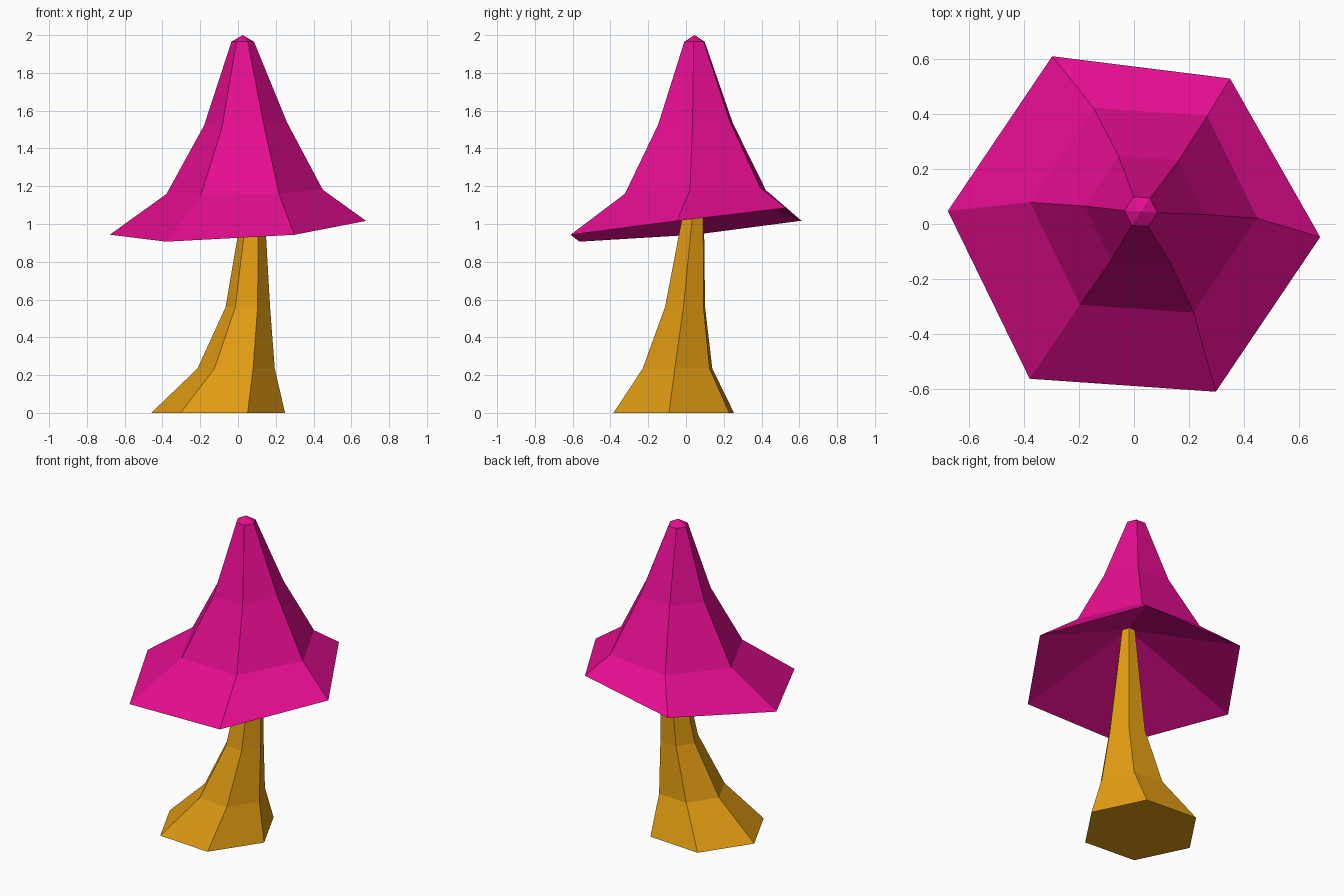
import bpy
import bmesh
from math import cos, sin, radians

SIDES = 6
TURN = radians(-4)

default_cube = bpy.data.objects.get("Cube")
if default_cube:
    bpy.data.objects.remove(default_cube)


def make_material(name, colour):
    material = bpy.data.materials.new(name)
    material.use_nodes = True
    material.diffuse_color = colour
    shader = material.node_tree.nodes["Principled BSDF"]
    shader.inputs["Base Color"].default_value = colour
    shader.inputs["Roughness"].default_value = 0.8
    return material


def add_ring(bm, centre, radius, slope=(0, 0)):
    """Hexagonal ring around centre; slope tilts it along x and y."""
    cx, cy, cz = centre
    ring = []
    for i in range(SIDES):
        angle = TURN + radians(360 / SIDES) * i
        dx, dy = radius * cos(angle), radius * sin(angle)
        ring.append(bm.verts.new((cx + dx, cy + dy, cz + slope[0] * dx + slope[1] * dy)))
    return ring


def bridge(bm, lower, upper):
    for i in range(SIDES):
        j = (i + 1) % SIDES
        bm.faces.new((lower[i], lower[j], upper[j], upper[i]))


def fan(bm, ring, tip_position):
    tip = bm.verts.new(tip_position)
    for i in range(SIDES):
        bm.faces.new((ring[i], ring[(i + 1) % SIDES], tip))


def finish(bm, name, material):
    bmesh.ops.recalc_face_normals(bm, faces=bm.faces)
    mesh = bpy.data.meshes.new(name)
    bm.to_mesh(mesh)
    bm.free()
    mesh.materials.append(material)
    part = bpy.data.objects.new(name, mesh)
    bpy.context.collection.objects.link(part)
    return part


magenta = make_material("cap magenta", (0.78, 0.004, 0.28, 1))
ochre = make_material("stem ochre", (0.75, 0.33, 0.006, 1))

# Stem: leaning, flared at the foot, ending inside the hollow cap
bm = bmesh.new()
stem_rings = [
    add_ring(bm, (-0.105, -0.065, 0), 0.355),
    add_ring(bm, (-0.01, -0.045, 0.235), 0.205),
    add_ring(bm, (0.052, -0.005, 0.56), 0.118),
    add_ring(bm, (0.09, 0.055, 1.23), 0.042),
]
for lower, upper in zip(stem_rings, stem_rings[1:]):
    bridge(bm, lower, upper)
bm.faces.new(stem_rings[0])
bm.faces.new(stem_rings[-1])
finish(bm, "stem", ochre)

# Cap: tilted bell with a wide brim, a blunt tip and a hollow underside
bm = bmesh.new()
cap_rings = [
    add_ring(bm, (0, 0, 0.98), 0.68, (0.06, 0.09)),
    add_ring(bm, (0.035, 0.05, 1.17), 0.415, (0.03, 0.04)),
    add_ring(bm, (0.04, 0.05, 1.53), 0.22, (0.04, 0.04)),
    add_ring(bm, (0.025, 0.045, 1.965), 0.06),
]
# One brim corner curls upward
cap_rings[0][1].co = (0.35, 0.53, 1.085)
for lower, upper in zip(cap_rings, cap_rings[1:]):
    bridge(bm, lower, upper)
fan(bm, cap_rings[-1], (0.025, 0.045, 2))
fan(bm, cap_rings[0], (0.085, 0.05, 1.23))
finish(bm, "cap", magenta)
